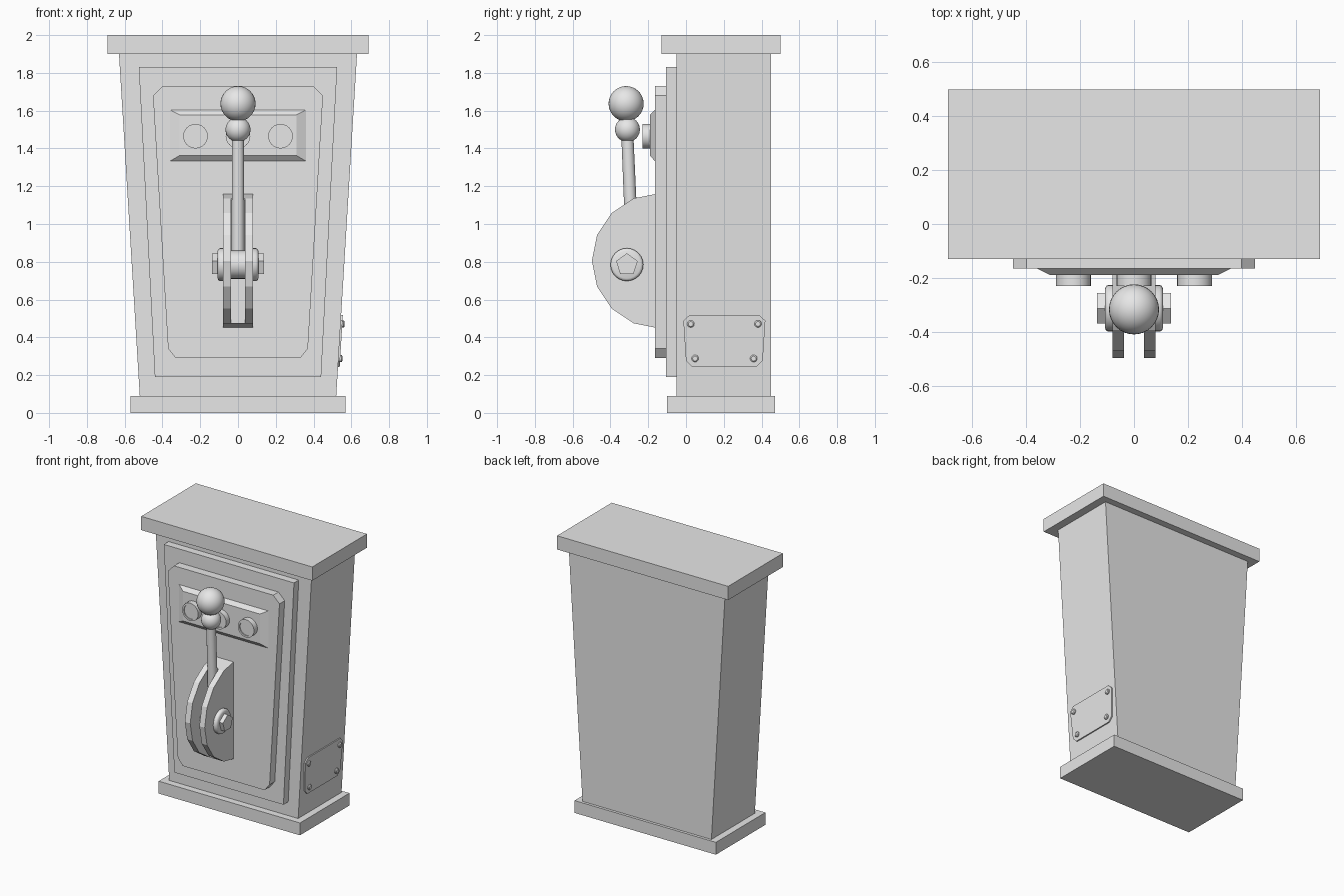
import bpy, bmesh, math
from mathutils import Vector, Matrix

if "Cube" in bpy.data.objects:
    bpy.data.objects.remove(bpy.data.objects["Cube"], do_unlink=True)

GREY = (0.8, 0.8, 0.8, 1)
metal = bpy.data.materials.new("light_grey")
metal.use_nodes = True
metal.diffuse_color = GREY
metal.node_tree.nodes["Principled BSDF"].inputs["Base Color"].default_value = GREY


def finish(name, bm, smooth=False):
    bmesh.ops.recalc_face_normals(bm, faces=bm.faces)
    mesh = bpy.data.meshes.new(name)
    bm.to_mesh(mesh)
    bm.free()
    mesh.materials.append(metal)
    ob = bpy.data.objects.new(name, mesh)
    bpy.context.collection.objects.link(ob)
    if smooth:
        bpy.ops.object.select_all(action='DESELECT')
        ob.select_set(True)
        bpy.context.view_layer.objects.active = ob
        bpy.ops.object.shade_smooth_by_angle(angle=math.radians(35))
    return ob


def loft(name, rings, smooth=False):
    """Skin a stack of equal-length point rings and cap both ends."""
    bm = bmesh.new()
    loops = [[bm.verts.new(p) for p in ring] for ring in rings]
    n = len(loops[0])
    for a, b in zip(loops, loops[1:]):
        for i in range(n):
            j = (i + 1) % n
            bm.faces.new((a[i], a[j], b[j], b[i]))
    bm.faces.new(loops[0])
    bm.faces.new(loops[-1])
    return finish(name, bm, smooth)


def box(name, x, y0, y1, z0, z1, x_top=None):
    t = x_top or x
    ring = lambda w, z: [(-w, y0, z), (w, y0, z), (w, y1, z), (-w, y1, z)]
    return loft(name, [ring(x, z0), ring(t, z1)])


def turned(name, center, axis, steps, sides, spin=0.0, smooth=True):
    """Turned part: steps are (distance along axis, radius)."""
    u, v = (Vector((0, 1, 0)), Vector((0, 0, 1))) if abs(axis[0]) > 0.5 else \
           (Vector((1, 0, 0)), Vector((0, 0, 1)))
    angles = [spin + math.tau * i / sides for i in range(sides)]
    rings = [[Vector(center) + Vector(axis) * d + r * (u * math.cos(a) + v * math.sin(a))
              for a in angles] for d, r in steps]
    return loft(name, rings, smooth)


def ball(name, center, radius):
    bm = bmesh.new()
    bmesh.ops.create_uvsphere(bm, u_segments=32, v_segments=16, radius=radius,
                              matrix=Matrix.Translation(center))
    return finish(name, bm, True)


# Cabinet: plinth, tapered body and overhanging cap
box("base_plinth", 0.57, -0.10, 0.47, 0, 0.09)
box("cabinet_body", 0.52, -0.05, 0.45, 0.09, 1.9, 0.63)
box("top_cap", 0.69, -0.13, 0.50, 1.9, 2.0)

# Stepped front panels
box("outer_panel", 0.44, -0.105, -0.04, 0.19, 1.83, 0.525)
half = [(0.33, 0.29), (0.37, 0.34), (0.45, 1.68), (0.40, 1.73)]
outline = half + [(-x, z) for x, z in reversed(half)]
loft("inner_panel", [[(x, y, z) for x, z in outline] for y in (-0.10, -0.165)])

# Raised button plate with sloped edges
def rect(x, y, z0, z1):
    return [(-x, y, z0), (x, y, z0), (x, y, z1), (-x, y, z1)]

loft("button_plate", [rect(0.37, -0.16, 1.327, 1.61), rect(0.31, -0.19, 1.362, 1.578)])
for label, x in (("left", 0.225), ("middle", 0), ("right", -0.225)):
    turned(label + "_button", (x, -0.185, 1.465), (0, -1, 0),
           [(0, 0.065), (0.045, 0.065), (0.045, 0.052), (0.038, 0.052)], 24)

# Lever housing: two half discs joined by a shallow slot floor
CY, CZ, R = -0.14, 0.805, 0.358
arc = [(CY - R * math.sin(math.pi * i / 8), CZ + R * math.cos(math.pi * i / 8))
       for i in range(9)]
floor = [arc[0], arc[1], arc[-2], arc[-1]]


def slab(name, profile, x0, x1):
    loft(name, [[(x, y, z) for y, z in profile] for x in (x0, x1)])

slab("slot_floor", floor, -0.038, 0.038)
PIVOT = (-0.313, 0.785)
for label, s in (("left", 1), ("right", -1)):
    slab(label + "_housing_disc", arc, s * 0.037, s * 0.08)
    # Rounded washer and five-sided bolt head
    turned(label + "_washer", (0, *PIVOT), (s, 0, 0),
           [(0.07, 0.087), (0.096, 0.087), (0.104, 0.082), (0.108, 0.073)], 24)
    turned(label + "_bolt_head", (0, *PIVOT), (s, 0, 0),
           [(0.10, 0.06), (0.137, 0.06)], 5, math.pi / 2, False)

# Lever: pivot barrel, rod and two-ball knob
turned("pivot_barrel", (0, *PIVOT), (1, 0, 0), [(-0.04, 0.075), (0.04, 0.075)], 24)
low, high = Vector((0, -0.283, 0.83)), Vector((0, -0.311, 1.48))
rod = bmesh.new()
turn = (high - low).to_track_quat('Z', 'Y').to_matrix().to_4x4()
bmesh.ops.create_cone(rod, cap_ends=True, segments=24, radius1=0.034, radius2=0.032,
                      depth=(high - low).length,
                      matrix=Matrix.Translation((low + high) / 2) @ turn)
finish("lever_rod", rod, True)
ball("lever_collar", (0, -0.31, 1.50), 0.066)
ball("lever_knob", (0, -0.317, 1.637), 0.093)

# Riveted service plate on the left side, following the wall slope
def wall(y, z, out):
    return (0.52 + 0.11 * (z - 0.09) / 1.81 + out, y, z)

side = [(0.171, 0.244), (0.203, 0.276), (0.217, 0.488), (0.185, 0.517)]
edge = side + [(-y, z) for y, z in reversed(side)]
MID = 0.203
loft("service_plate", [[wall(MID + y, z, d) for y, z in edge] for d in (-0.01, 0.009)])
rivets = [("upper", 0.178, 0.472), ("lower", 0.155, 0.289)]
for level, y, z in rivets:
    for end, s in (("front", -1), ("back", 1)):
        turned(f"{level}_{end}_rivet", wall(MID + s * y, z, 0), (1, -0, -0.06),
               [(0, 0.019), (0.016, 0.019), (0.021, 0.013)], 12)
